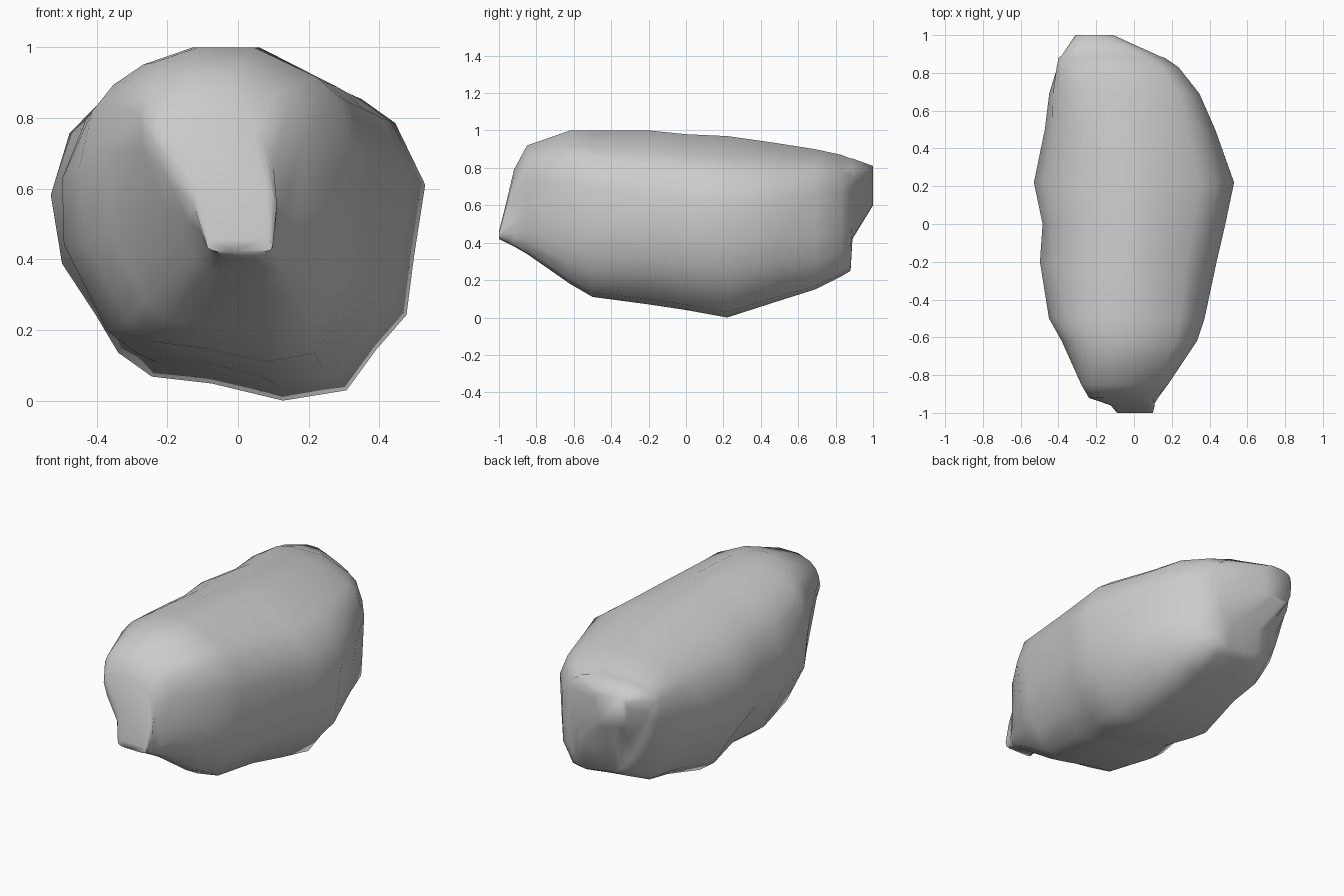
import bpy
import bmesh
import math

cube = bpy.data.objects.get("Cube")
if cube:
    bpy.data.objects.remove(cube, do_unlink=True)

# Stone colour
stone = bpy.data.materials.new("grey stone")
stone.use_nodes = True
colour = (0.6, 0.6, 0.6, 1)
stone.diffuse_color = colour
stone.node_tree.nodes["Principled BSDF"].inputs["Base Color"].default_value = colour

# Irregular rounded cross-section, in a 0..1 box (across, up)
section = [(0, .6), (.03, .4), (.12, .25), (.18, .14), (.27, .07), (.43, .05),
           (.62, 0), (.79, .03), (.87, .15), (.95, .25), (.97, .42), (1, .63),
           (.92, .81), (.83, .88), (.58, 1), (.41, 1), (.24, .94), (.13, .87), (.05, .78)]

# Boulder stations from front to back:
# y, x range at the top, x range at the bottom, z range, roundness
stations = [
    (-1.0, (-.09, .10), (-.09, .10), (.42, .46), .6),
    (-.96, (-.14, .11), (-.09, .11), (.40, .62), .7),
    (-.92, (-.28, .08), (-.09, .15), (.38, .79), .65),
    (-.85, (-.33, .17), (-.16, .20), (.34, .92), .8),
    (-.62, (-.39, .33), (-.37, .34), (.18, 1.0), .85),
    (-.50, (-.45, .37), (-.45, .38), (.11, 1.0), .9),
    (-.20, (-.45, .43), (-.57, .45), (.07, 1.0), 1),
    (.00, (-.48, .48), (-.49, .49), (.04, .98), 1),
    (.22, (-.53, .53), (-.53, .53), (.00, .97), 1),
    (.50, (-.48, .43), (-.46, .43), (.09, .93), .95),
    (.69, (-.47, .34), (-.41, .36), (.15, .90), .75),
    (.83, (-.46, .23), (-.30, .25), (.22, .87), .7),
    (.88, (-.46, .16), (-.22, .17), (.25, .85), .7),
    (.89, (-.44, .13), (-.24, .14), (.42, .85), .75),
    (1.0, (-.31, -.11), (-.31, -.11), (.60, .81), .6),
]


def spread(t, roundness):
    """Push a 0..1 coordinate towards the box sides; lower is squarer."""
    s = 2 * t - 1
    return (1 + math.copysign(abs(s) ** roundness, s)) / 2


def mix(a, b, t):
    return a + (b - a) * t


bm = bmesh.new()
rings = []
for y, top, bottom, height, roundness in stations:
    ring = []
    for across, up in section:
        u, v = spread(across, roundness), spread(up, roundness)
        left = mix(bottom[0], top[0], v)
        right = mix(bottom[1], top[1], v)
        ring.append(bm.verts.new((mix(left, right, u), y, mix(*height, v))))
    rings.append(ring)

# Skin between the stations, then close both ends
count = len(section)
for a, b in zip(rings, rings[1:]):
    for i in range(count):
        j = (i + 1) % count
        bm.faces.new((a[i], a[j], b[j], b[i]))
bm.faces.new(rings[0])
bm.faces.new(rings[-1])
bmesh.ops.recalc_face_normals(bm, faces=bm.faces)

mesh = bpy.data.meshes.new("boulder")
bm.to_mesh(mesh)
bm.free()
mesh.materials.append(stone)
boulder = bpy.data.objects.new("boulder", mesh)
bpy.context.collection.objects.link(boulder)

# Soft shading over the whole stone
bpy.context.view_layer.objects.active = boulder
boulder.select_set(True)
bpy.ops.object.shade_smooth_by_angle(angle=math.radians(75))
